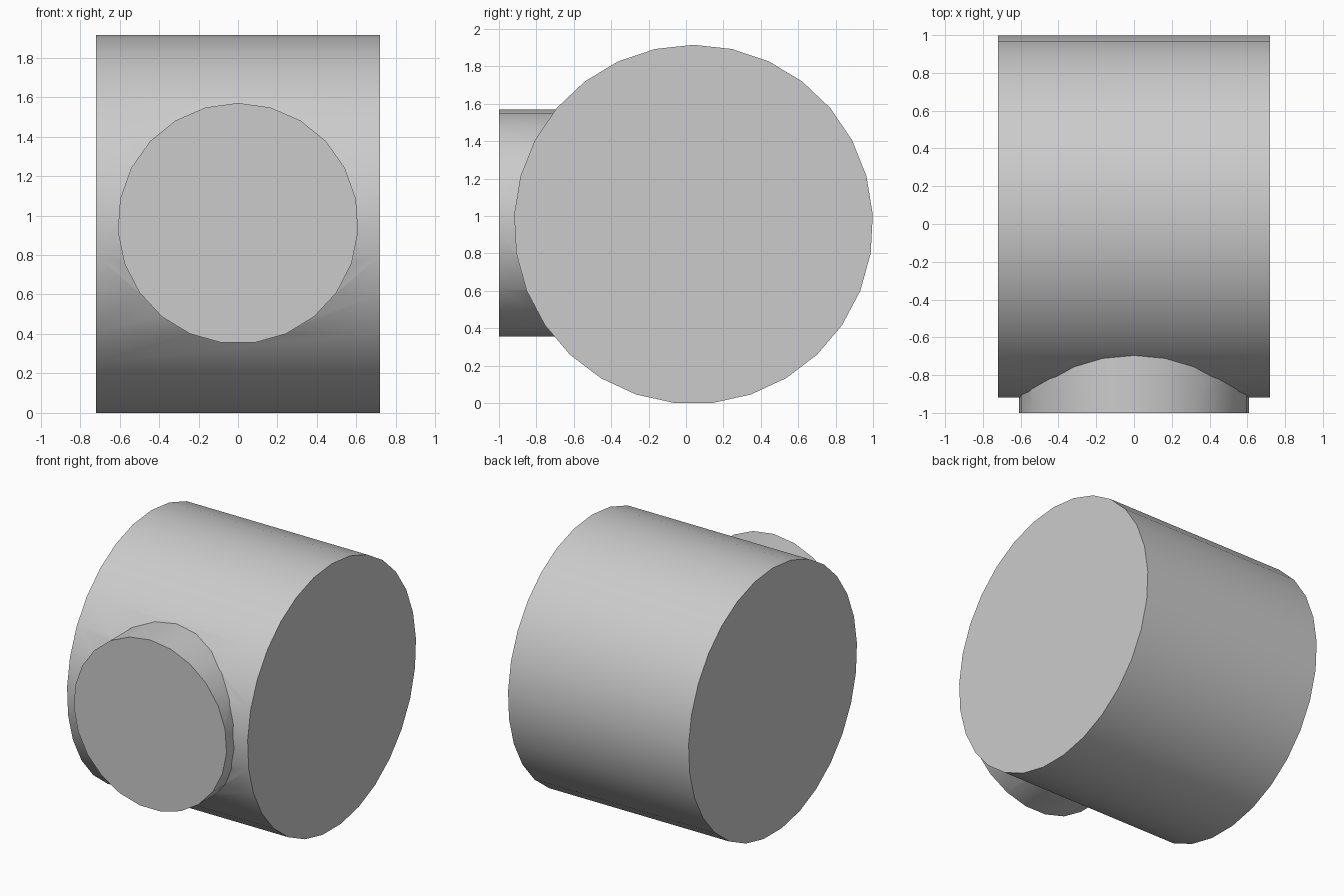
import bpy, bmesh
from math import sin, cos, tau, radians

if "Cube" in bpy.data.objects:
    bpy.data.objects.remove(bpy.data.objects["Cube"])


def cylinder(name, sides, radius, start, along):
    """Closed cylinder with one corner pointing straight up, swept from start."""
    bm = bmesh.new()
    ring = []
    for i in range(sides):
        a = tau * i / sides
        u, v = radius * sin(a), radius * cos(a)
        off = (0, u, v) if along[0] else (u, 0, v)
        ring.append(bm.verts.new([s + o for s, o in zip(start, off)]))
    cap = bm.faces.new(ring)
    res = bmesh.ops.extrude_face_region(bm, geom=[cap], use_keep_orig=True)
    moved = [g for g in res["geom"] if isinstance(g, bmesh.types.BMVert)]
    bmesh.ops.translate(bm, verts=moved, vec=along)
    bmesh.ops.recalc_face_normals(bm, faces=bm.faces)
    mesh = bpy.data.meshes.new(name)
    bm.to_mesh(mesh)
    bm.free()
    ob = bpy.data.objects.new(name, mesh)
    bpy.context.collection.objects.link(ob)
    return ob


# Large drum lying along x
drum = cylinder("drum", 29, 0.96, (-0.72, 0.04, 0.955), (1.44, 0, 0))
# Short round boss on the front, its back end buried in the drum
boss = cylinder("front_boss", 23, 0.61, (0, -1.0, 0.96), (0, 0.6, 0))

# Fuse the boss into the drum
mod = drum.modifiers.new("join_boss", 'BOOLEAN')
mod.operation = 'UNION'
mod.solver = 'EXACT'
mod.object = boss
bpy.context.view_layer.objects.active = drum
drum.select_set(True)
bpy.ops.object.modifier_apply(modifier=mod.name)
bpy.data.objects.remove(boss)

# Smooth round walls, sharp rims
bpy.ops.object.shade_smooth_by_angle(angle=radians(30))
